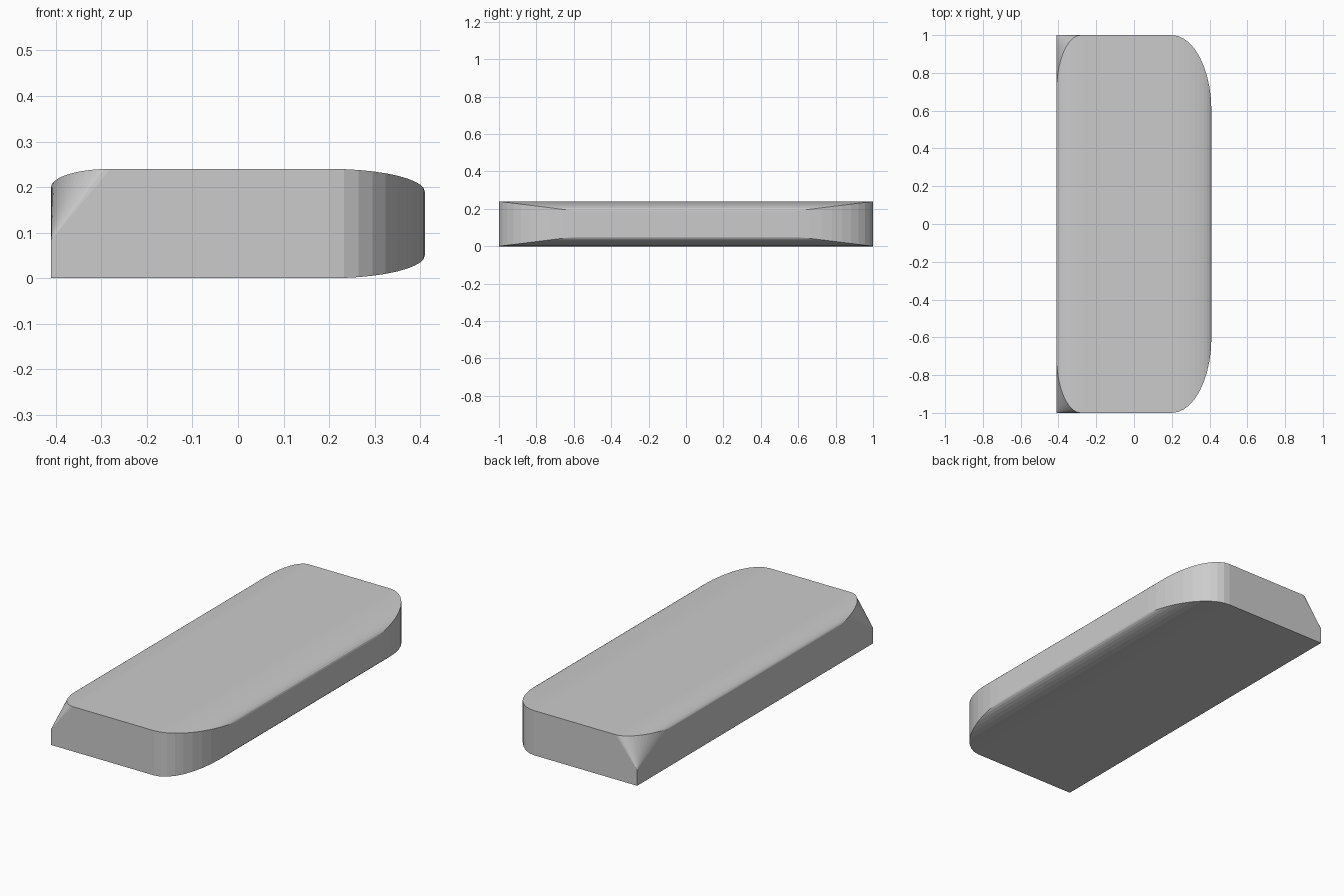
import bpy, bmesh, math

if "Cube" in bpy.data.objects:
    bpy.data.objects.remove(bpy.data.objects["Cube"])

bm = bmesh.new()


def pair(x, y, z):
    """Mirrored points at the front and back."""
    for s in (-1, 1):
        bm.verts.new((x, s * y, z))


# right end: plan, top and bottom all rounded along the same x range
N = 10
for i in range(N + 1):
    t = math.pi / 2 * i / N
    x, c = 0.20 + 0.21 * math.sin(t), math.cos(t)
    y = 0.60 + 0.40 * c
    pair(x, y, 0.19 + 0.05 * c)
    pair(x, y, 0.05 * (1 - c))

# left end: rounded top edge whose corners taper down to a sharp point
N = 16
for i in range(N + 1):
    t = math.pi / 2 * i / N
    c = math.cos(t)
    pair(-0.28 - 0.13 * math.sin(t), 0.70 + 0.30 * c, 0.20 + 0.04 * c)
pair(-0.41, 1.0, 0.085)
pair(-0.41, 1.0, 0.0)

# skin the convex block and merge its flat faces
res = bmesh.ops.convex_hull(bm, input=bm.verts[:])
loose = [v for v in bm.verts if not v.link_faces]
bmesh.ops.delete(bm, geom=loose, context='VERTS')
bmesh.ops.dissolve_limit(bm, angle_limit=math.radians(0.2),
                         verts=bm.verts[:], edges=bm.edges[:])
bmesh.ops.recalc_face_normals(bm, faces=bm.faces[:])

mesh = bpy.data.meshes.new("rounded_slab")
bm.to_mesh(mesh)
bm.free()
slab = bpy.data.objects.new("rounded_slab", mesh)
bpy.context.collection.objects.link(slab)
